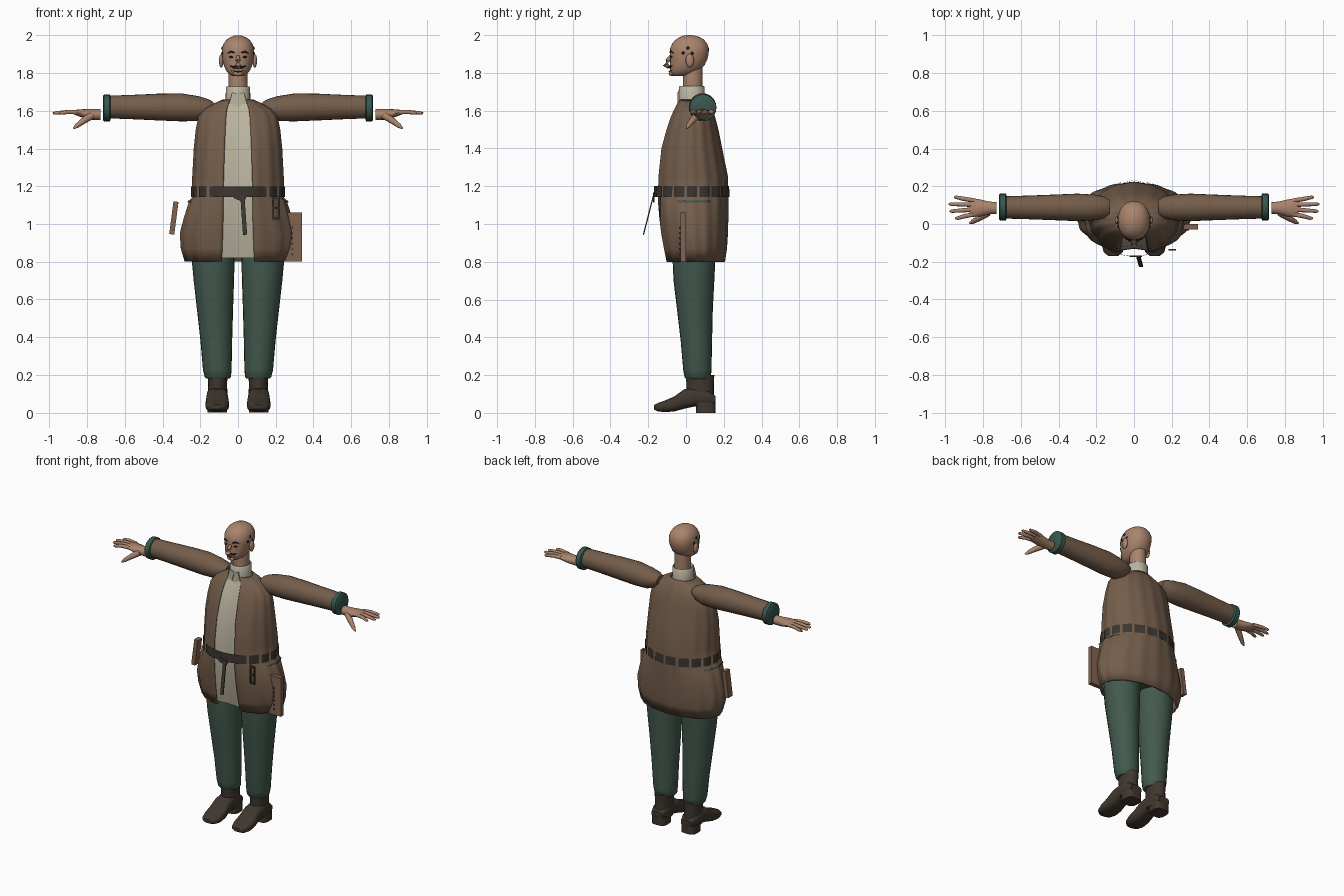
import bpy, bmesh
from math import sin, cos, pi, asin, exp
from mathutils import Vector

cube = bpy.data.objects.get("Cube")
if cube:
    bpy.data.objects.remove(cube, do_unlink=True)


def material(name, rgb):
    m = bpy.data.materials.new(name)
    m.use_nodes = True
    m.diffuse_color = (*rgb, 1)
    m.node_tree.nodes["Principled BSDF"].inputs["Base Color"].default_value = (*rgb, 1)
    return m


SKIN = material("skin", (0.40, 0.23, 0.15))
COAT = material("coat_brown", (0.175, 0.11, 0.07))
CREAM = material("shirt_cream", (0.50, 0.46, 0.35))
GREEN = material("trouser_green", (0.055, 0.10, 0.075))
CUFF = material("cuff_green", (0.038, 0.095, 0.075))
BOOT = material("boot_brown", (0.05, 0.038, 0.028))
BELT = material("belt_dark", (0.045, 0.036, 0.03))
DARK = material("hair_dark", (0.015, 0.012, 0.01))
BOOK = material("book_leather", (0.22, 0.125, 0.08))


def finish(name, bm, mat, angle=0.8):
    bmesh.ops.recalc_face_normals(bm, faces=bm.faces)
    me = bpy.data.meshes.new(name)
    bm.to_mesh(me)
    bm.free()
    ob = bpy.data.objects.new(name, me)
    bpy.context.collection.objects.link(ob)
    me.materials.append(mat)
    bpy.ops.object.select_all(action="DESELECT")
    ob.select_set(True)
    bpy.context.view_layer.objects.active = ob
    bpy.ops.object.shade_smooth_by_angle(angle=angle)
    return ob


def loft(name, rings, mat, closed=True):
    """Skin a list of point rings; closed rings get end caps."""
    bm = bmesh.new()
    rows = [[bm.verts.new(p) for p in r] for r in rings]
    n = len(rows[0])
    for a, b in zip(rows, rows[1:]):
        for i in range(n if closed else n - 1):
            j = (i + 1) % n
            bm.faces.new((a[i], a[j], b[j], b[i]))
    if closed:
        bm.faces.new(rows[0])
        bm.faces.new(rows[-1])
    return finish(name, bm, mat)


def oval(axis, at, u, v, ru, rv, e=1.0, n=24):
    """Superellipse ring across an axis; u and v are the other two axes in order."""
    pts = []
    for i in range(n):
        c, s = cos(2 * pi * i / n), sin(2 * pi * i / n)
        p = [u + ru * abs(c) ** e * (1 if c > 0 else -1),
             v + rv * abs(s) ** e * (1 if s > 0 else -1)]
        p.insert(axis, at)
        pts.append(p)
    return pts


def flip(rings, s):
    return [[(s * p[0], p[1], p[2]) for p in r] for r in rings]


def tube(name, path, radii, mat, s=1, n=10):
    path = [Vector((s * x, y, z)) for x, y, z in path]
    rings = []
    for i, p in enumerate(path):
        d = path[min(i + 1, len(path) - 1)] - path[max(i - 1, 0)]
        q = d.to_track_quat("Z", "Y")
        rings.append([p + q @ Vector((radii[i] * cos(2 * pi * k / n),
                                      radii[i] * sin(2 * pi * k / n), 0)) for k in range(n)])
    return loft(name, rings, mat)


def box(name, centre, size, mat, tilt=0.0, lean=0.0):
    bm = bmesh.new()
    bmesh.ops.create_cube(bm, size=1)
    bmesh.ops.scale(bm, vec=size, verts=bm.verts)
    ob = finish(name, bm, mat, 0.5)
    ob.location = centre
    ob.rotation_euler = (lean, tilt, 0)
    return ob


def ball(name, centre, size, mat):
    bm = bmesh.new()
    bmesh.ops.create_uvsphere(bm, u_segments=16, v_segments=10, radius=1)
    bmesh.ops.scale(bm, vec=size, verts=bm.verts)
    bmesh.ops.translate(bm, vec=centre, verts=bm.verts)
    return finish(name, bm, mat, 1.2)


# Coat shape: height, half width, front y, back y, half opening
BODY = [(0.80, .28, -.11, .205, .085), (0.87, .30, -.125, .215, .083),
        (0.95, .305, -.14, .22, .08), (1.03, .285, -.15, .222, .078),
        (1.125, .255, -.158, .222, .076), (1.14, .24, -.158, .222, .076),
        (1.25, .24, -.155, .22, .075), (1.40, .232, -.138, .19, .07),
        (1.50, .222, -.11, .17, .066), (1.57, .208, -.085, .152, .062),
        (1.61, .175, -.065, .135, .058), (1.64, .125, -.05, .115, .05),
        (1.66, .08, -.04, .10, .045)]


def body_row(z):
    for a, b in zip(BODY, BODY[1:]):
        if a[0] <= z <= b[0]:
            t = (z - a[0]) / (b[0] - a[0])
            return [p + (q - p) * t for p, q in zip(a, b)]


def body_point(th, z, off=0.0, lobe=0.14, fold=0.012):
    _, w, yf, yb, _ = body_row(z)
    cy, d = (yf + yb) / 2, (yb - yf) / 2
    k = 1 + fold * cos(16 * th)
    f = 1.05 - lobe * exp(-(th / 0.33) ** 2) if cos(th) > 0 else 1
    f = 1 + (f - 1) * abs(cos(th))
    return ((w * k + off) * sin(th), cy - (d * k * f + off) * cos(th), z)


def body_patch(name, t0, t1, zs, mat, off, n=8, **kw):
    return loft(name, [[body_point(t0 + (t1 - t0) * i / n, z, off, **kw)
                        for i in range(n + 1)] for z in zs], mat, closed=False)


# Coat, open down the front
rings = []
for row in BODY:
    t0 = asin(row[4] / row[1])
    ring = []
    for i in range(97):
        th = t0 + (2 * pi - 2 * t0) * i / 96
        ring.append(body_point(th if th < pi else th - 2 * pi, row[0]))
    rings.append(ring)
coat = loft("coat", rings, COAT, closed=False)
solid = coat.modifiers.new("thickness", "SOLIDIFY")
solid.thickness = 0.012

# Shirt behind the opening, and its collar
body_patch("shirt_front", -0.75, 0.75, [max(r[0], .82) for r in BODY], CREAM, -0.008, n=20, fold=0)
loft("collar", [oval(2, z, 0, .03, r, r + .004) for z, r in
                ((1.62, .07), (1.66, .066), (1.725, .064), (1.73, .06), (1.71, .054))], CREAM)
for s in (-1, 1):
    box("collar_flap", (s * .022, -.042, 1.665), (.035, .008, .06), CREAM, tilt=s * -.25)

# Belt pieces, side seams and the hanging strap
step = 2 * pi / 18
for i in range(18):
    t = -pi + i * step
    if abs(t + step / 2) > 0.45:
        body_patch("belt_piece", t + .035, t + step - .035, (1.142, 1.2), BELT, .006, lobe=0)
body_patch("belt_front", -0.52, 0.52, (1.142, 1.2), BELT, .004, n=16, lobe=0, fold=0)
for s in (-1, 1):
    body_patch("side_seam", s * 1.2, s * 2.1, (1.115, 1.125), CUFF, .007)
box("belt_strap", (.03, -.198, 1.05), (.022, .006, .22), BELT, tilt=-.07, lean=-.25)
box("belt_buckle", (.01, -.172, 1.14), (.06, .008, .03), BELT, tilt=.4)

# Carried things: book, key and scabbard
box("book", (.285, -.015, .93), (.11, .028, .26), BOOK)
for i in range(6):
    box("book_stud", (.288, -.031, .84 + i * .028), (.007, .006, .012), BELT)
for x in (.187, .217):
    box("key_side", (x, -.136, 1.085), (.009, .008, .12), BELT)
for z in (1.03, 1.085, 1.14):
    box("key_bar", (.202, -.136, z), (.038, .008, .012), BELT)
box("scabbard", (-.34, .045, 1.032), (.027, .045, .175), BOOK, tilt=.13)

# Head and neck
loft("neck", [oval(2, z, 0, .036, .05, .052) for z in (1.64, 1.72, 1.83)], SKIN)
head = [(1.784, .03, -.07, .0), (1.795, .048, -.082, .045), (1.815, .064, -.086, .075),
        (1.84, .075, -.085, .098), (1.87, .082, -.083, .112), (1.90, .086, -.086, .12),
        (1.93, .085, -.084, .121), (1.955, .077, -.073, .112), (1.976, .062, -.055, .095),
        (1.99, .042, -.032, .072), (1.998, .02, -.008, .045), (2.0, .006, .008, .026)]
loft("head", [oval(2, z, 0, (a + b) / 2, w, (b - a) / 2, .92, 32) for z, w, a, b in head], SKIN)
tube("nose", [(0, -.082, 1.89), (0, -.097, 1.865), (0, -.108, 1.842), (0, -.09, 1.83)],
     [.008, .013, .017, .01], SKIN)
ball("chin", (0, -.074, 1.797), (.028, .018, .014), SKIN)
tube("mouth", [(-.035, -.074, 1.815), (0, -.088, 1.806), (.035, -.074, 1.815)],
     [.002, .004, .002], DARK)
for s in (-1, 1):
    ball("ear", (s * .089, .02, 1.865), (.012, .022, .036), SKIN)
    ball("eye", (s * .035, -.077, 1.885), (.013, .006, .005), DARK)
    tube("eyebrow", [(.018, -.085, 1.908), (.037, -.08, 1.914), (.056, -.066, 1.905)],
         [.003, .005, .002], DARK, s)
    tube("moustache", [(.002, -.092, 1.832), (.022, -.086, 1.83), (.042, -.074, 1.838)],
         [.006, .007, .002], DARK, s)
    for y, z in ((-.015, 1.905), (.01, 1.932), (.032, 1.903)):
        ball("temple_dot", (s * .084, y, z), (.005, .008, .008), DARK)

# Arms: sleeve, cuff and hand
SLEEVE = [(.13, 1.622, .025, .04), (.16, 1.615, .048, .058), (.21, 1.612, .066, .068),
          (.30, 1.618, .074, .073), (.42, 1.62, .071, .068), (.55, 1.62, .065, .063),
          (.685, 1.62, .06, .059)]
FINGERS = [(.052, .948, .03), (.078, .978, .068), (.102, .982, .105), (.124, .955, .142)]
for s, side in ((1, "left"), (-1, "right")):
    loft(side + "_sleeve", flip([oval(0, x, .088, z, ry, rz) for x, z, rz, ry in SLEEVE], s), COAT)
    loft(side + "_cuff", flip([oval(0, x, .09, 1.615, r, r) for x, r in
                               ((.675, .064), (.68, .071), (.71, .071), (.715, .065))], s), CUFF)
    loft(side + "_palm", flip([oval(0, x, y, z, ry, rz, n=16) for x, y, z, ry, rz in
                               ((.73, .085, 1.58, .031, .03), (.77, .085, 1.58, .034, .029),
                                (.81, .085, 1.584, .044, .025), (.85, .087, 1.59, .049, .017),
                                (.872, .087, 1.592, .044, .009))], s), SKIN)
    for y0, x1, y1 in FINGERS:
        tube(side + "_finger", [(.845, y0, 1.592), (.90, (y0 + y1) / 2, 1.594),
                                (x1 - .01, y1, 1.588), (x1, y1, 1.587)],
             [.012, .0115, .009, .004], SKIN, s)
    tube(side + "_thumb", [(.775, .06, 1.575), (.815, .035, 1.55), (.855, .012, 1.52),
                           (.872, .004, 1.506)], [.02, .017, .012, .004], SKIN, s)

    # Trouser leg
    loft(side + "_leg", flip([oval(2, z, x, y, rx, ry) for z, x, y, rx, ry in
                              ((.18, .107, .062, .062, .062), (.19, .107, .062, .07, .07),
                               (.23, .11, .06, .076, .075), (.38, .115, .055, .084, .083),
                               (.55, .122, .047, .096, .095), (.70, .128, .042, .107, .108),
                               (.85, .133, .042, .116, .115), (1.0, .13, .042, .11, .11))], s), GREEN)

    # Boot: shaft, foot and heel
    loft(side + "_boot_shaft", flip([oval(2, z, .108, y, rx, ry) for z, y, rx, ry in
                                     ((.04, .085, .052, .07), (.1, .075, .052, .072),
                                      (.15, .075, .05, .072), (.2, .074, .053, .076))], s), BOOT)
    foot = [(.155, .04, .045, .09), (.12, .052, .04, .12), (.05, .055, .035, .135),
            (-.01, .057, .022, .125), (-.06, .062, .008, .088), (-.11, .062, .004, .066),
            (-.15, .05, .008, .052), (-.17, .026, .018, .042)]
    loft(side + "_boot_foot", flip([oval(1, y, .11, (a + b) / 2, w, (b - a) / 2, .7)
                                    for y, w, a, b in foot], s), BOOT)
    loft(side + "_boot_heel", flip([oval(2, z, .11, .105, .052, .052, .6)
                                    for z in (0, .055)], s), BOOT)

# Hips closing the trousers under the coat
loft("hips", [oval(2, z, 0, .045, w, .11) for z, w in ((.86, .12), (.92, .22), (1.05, .22))], GREEN)
